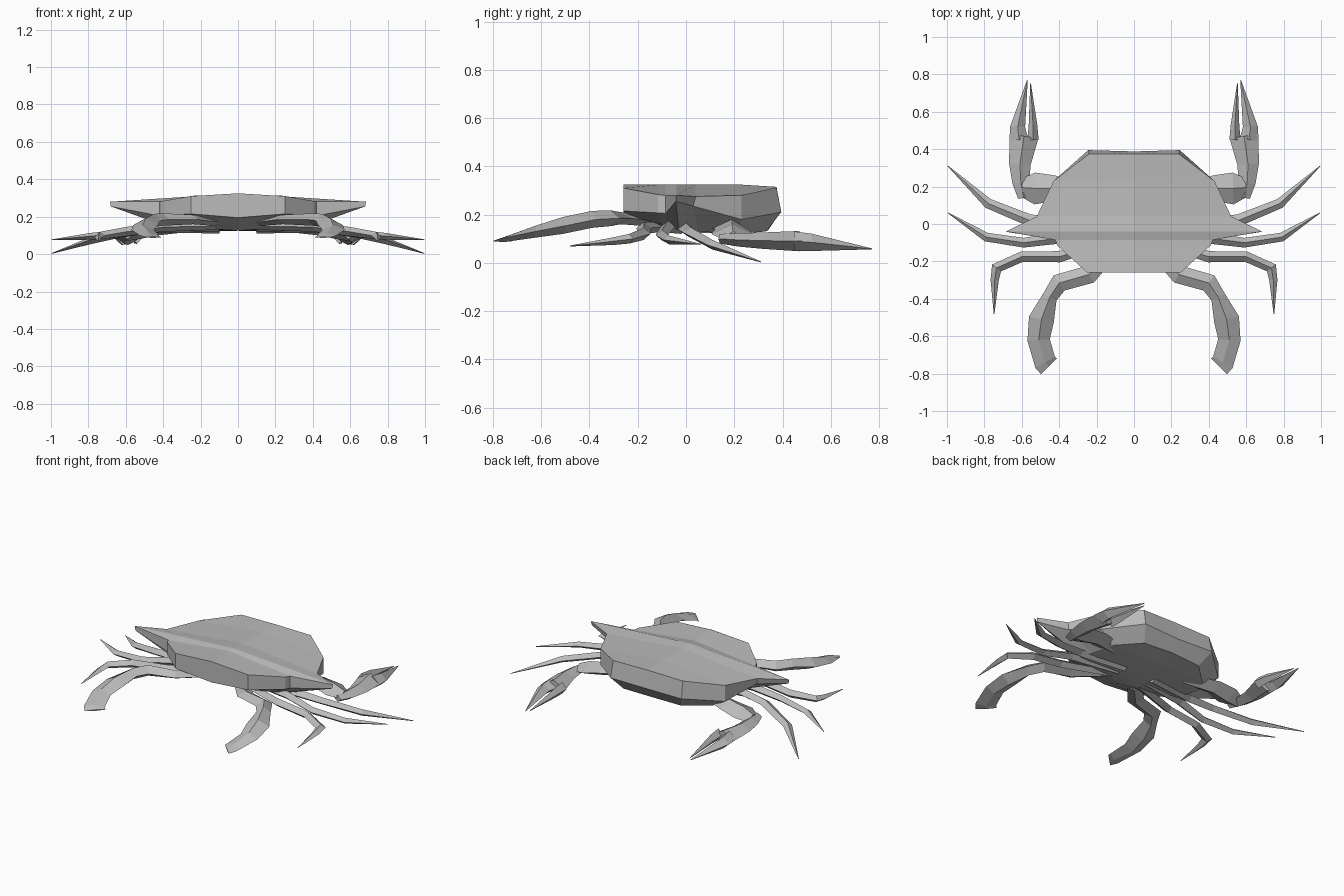
import bpy
from mathutils import Vector

grey = bpy.data.materials.new("shell_grey")
grey.diffuse_color = (0.5, 0.5, 0.5, 1)


def make(name, verts, faces):
    """Flat shaded half of a part, mirrored across x = 0."""
    mesh = bpy.data.meshes.new(name)
    mesh.from_pydata(verts, [], faces)
    mesh.materials.append(grey)
    obj = bpy.data.objects.new(name, mesh)
    bpy.context.collection.objects.link(obj)
    mod = obj.modifiers.new("mirror", "MIRROR")
    mod.use_axis = (True, False, False)
    mod.use_clip = True
    return obj


def limb(name, rings):
    """Diamond-section tube through (x, y, z, half width, half height)."""
    pts = [Vector(r[:3]) for r in rings]
    verts, faces = [], []
    for i, (x, y, z, w, h) in enumerate(rings):
        t = Vector((0, 0, 0))
        if i:
            t += (pts[i] - pts[i - 1]).normalized()
        if i < len(pts) - 1:
            t += (pts[i + 1] - pts[i]).normalized()
        side = Vector((t.y, -t.x, 0)).normalized() * w
        up = Vector((0, 0, h))
        verts += [pts[i] + side, pts[i] + up, pts[i] - side, pts[i] - up]
        if i:
            a, b = 4 * i - 4, 4 * i
            faces += [(a + k, a + (k + 1) % 4, b + (k + 1) % 4, b + k)
                      for k in range(4)]
    n = len(verts)
    faces += [(3, 2, 1, 0), (n - 4, n - 3, n - 2, n - 1)]
    return make(name, verts, faces)


# Shell: half outlines of the top edge, lower rim and belly, claw end to tail
top = [(0, .375, .315), (.24, .375, .312), (.43, .23, .28), (.52, .04, .275),
       (.685, -.04, .28), (.42, -.085, .28), (.41, -.115, .283),
       (.25, -.26, .31), (0, -.26, .325)]
rim = [(0, .388, .205), (.245, .395, .21), (.43, .23, .18), (.51, .03, .235),
       (.68, -.042, .255), (.42, -.085, .205), (.41, -.115, .207),
       (.25, -.26, .215), (0, -.26, .195)]
belly = [(0, .34, .135), (.2, .33, .13), (.33, .21, .12), (.36, .05, .13),
         (.36, -.03, .14), (.34, -.07, .15), (.32, -.1, .16),
         (.2, -.22, .19), (0, -.22, .185)]
n = len(top)
ridge = [(0, p[1], .315 if p[1] > .3 else .324) for p in top]
keel = [(0, p[1], .135 if p[1] > .3 else .185 if p[1] < -.2 else .125)
        for p in belly]
rows = [ridge, top, rim, belly, keel]
faces = []
for r in range(4):
    for i in range(n - 1):
        a, b = r * n + i, (r + 1) * n + i
        faces.append((a, b, b + 1, a + 1))
shell = make("shell", [p for row in rows for p in row], faces)
# Weld the coincident centre-line points
weld = shell.modifiers.new("weld", "WELD")
weld.merge_threshold = 0.0005

# Claws: arm, hand and two fingers
limb("claw_arm", [(.25, .14, .15, .05, .03), (.43, .19, .14, .07, .04),
                  (.53, .19, .12, .085, .04), (.6, .195, .1, .05, .03)])
limb("claw_hand", [(.59, .14, .1, .03, .02), (.605, .22, .095, .045, .028),
                   (.61, .32, .092, .058, .034), (.588, .47, .09, .078, .042)])
limb("claw_outer_finger", [(.615, .45, .09, .05, .04), (.622, .52, .085, .04, .036),
                           (.57, .77, .058, .002, .002)])
limb("claw_inner_finger", [(.54, .45, .09, .03, .036), (.54, .53, .085, .023, .03),
                           (.553, .75, .058, .002, .002)])

# Walking legs
limb("front_leg", [(.1, .04, .13, .03, .02), (.4, .0, .14, .035, .025),
                   (.56, .02, .125, .032, .022), (.78, .11, .075, .027, .02),
                   (.995, .31, .004, .002, .002)])
limb("middle_leg", [(.1, -.02, .14, .03, .02), (.4, -.075, .15, .03, .025),
                    (.59, -.1, .115, .026, .022), (.79, -.07, .095, .024, .018),
                    (.995, .06, .077, .002, .002)])
limb("rear_leg", [(.1, -.08, .15, .03, .02), (.4, -.175, .145, .03, .025),
                  (.6, -.175, .12, .028, .025), (.735, -.235, .1, .03, .02),
                  (.745, -.3, .09, .022, .016), (.748, -.48, .07, .002, .002)])

# Swimming paddles
limb("paddle_leg", [(.12, -.14, .17, .04, .02), (.24, -.27, .185, .05, .025),
                    (.4, -.315, .185, .05, .033), (.45, -.39, .18, .04, .035),
                    (.495, -.51, .155, .068, .035), (.51, -.62, .13, .06, .025),
                    (.475, -.74, .1, .06, .012), (.455, -.76, .09, .06, .004)])
